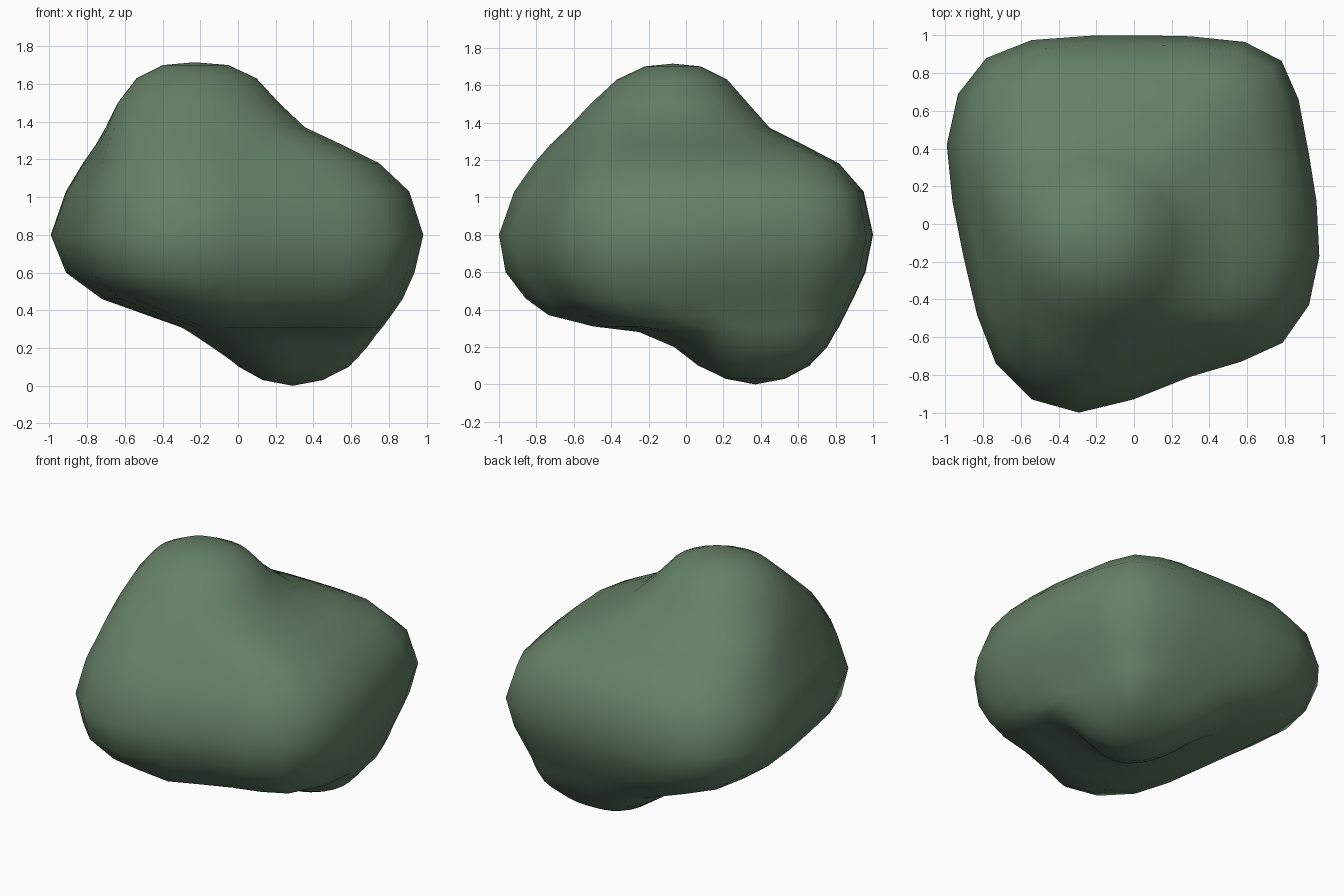
import bpy, bmesh, math

# Plan outline of the widest belt (x, y), anticlockwise
PLAN = [(0.985, -0.17), (0.97, 0.12), (0.93, 0.37), (0.875, 0.66), (0.785, 0.865),
        (0.59, 0.965), (0.3, 0.995), (0.05, 1.0), (-0.2, 1.0), (-0.54, 0.975), (-0.78, 0.88),
        (-0.93, 0.69), (-0.99, 0.42), (-0.96, 0.12), (-0.9, -0.18), (-0.83, -0.48),
        (-0.73, -0.74), (-0.54, -0.93), (-0.29, -1.0), (0.0, -0.93), (0.3, -0.81),
        (0.57, -0.73), (0.79, -0.63), (0.93, -0.43)]

# Extents of each level: z, x min, x max, y min, y max
LEVELS = [(0.03, 0.13, 0.45, 0.21, 0.53), (0.10, 0.0, 0.59, 0.06, 0.66),
          (0.20, -0.13, 0.68, -0.06, 0.755), (0.28, -0.25, 0.735, -0.24, 0.80),
          (0.31, -0.30, 0.76, -0.48, 0.82), (0.37, -0.47, 0.80, -0.71, 0.85),
          (0.46, -0.72, 0.86, -0.83, 0.895), (0.60, -0.91, 0.93, -0.95, 0.96),
          (0.80, -0.99, 0.985, -1.0, 1.0), (1.03, -0.91, 0.91, -0.905, 0.95),
          (1.18, -0.82, 0.75, -0.79, 0.82), (1.28, -0.765, 0.55, -0.71, 0.63),
          (1.37, -0.71, 0.36, -0.63, 0.45), (1.50, -0.64, 0.22, -0.51, 0.335),
          (1.63, -0.54, 0.10, -0.37, 0.22), (1.70, -0.40, -0.05, -0.22, 0.08)]
BOTTOM, TOP = (0.29, 0.37, 0.0), (-0.23, -0.07, 1.715)


def roundness(z):
    # Square-ish belt, round knobs at the top and bottom
    return min(1, max(0, (z - 1.2) / 0.3, (0.2 - z) / 0.2))


def fullness(px, py, z):
    # Fuller front corners above and below the belt
    if py > 0:
        return 1
    low = max(0, 1 - abs(z - 0.42) / 0.3)
    high = max(0, 1 - abs(z - 1.27) / 0.4) if px < 0 else 0
    return 1 + 0.13 * abs(px * py) * (low + high)


bm = bmesh.new()
rings = []
for z, x0, x1, y0, y1 in LEVELS:
    k = roundness(z)
    ring = []
    for px, py in PLAN:
        a = math.atan2(py, px)
        f = fullness(px, py, z)
        u = f * (px / 0.9875 * (1 - k) + math.cos(a) * k)
        v = f * (py * (1 - k) + math.sin(a) * k)
        ring.append(bm.verts.new(((x0 + x1) / 2 + u * (x1 - x0) / 2,
                                  (y0 + y1) / 2 + v * (y1 - y0) / 2, z)))
    rings.append(ring)

# Skin between levels and close the two ends
n = len(PLAN)
low, high = bm.verts.new(BOTTOM), bm.verts.new(TOP)
for i in range(n):
    j = (i + 1) % n
    for a, b in zip(rings, rings[1:]):
        bm.faces.new((a[i], a[j], b[j], b[i]))
    bm.faces.new((low, rings[0][j], rings[0][i]))
    bm.faces.new((high, rings[-1][i], rings[-1][j]))
bmesh.ops.recalc_face_normals(bm, faces=bm.faces)
for face in bm.faces:
    face.smooth = True

mesh = bpy.data.meshes.new("boulder")
bm.to_mesh(mesh)
bm.free()
boulder = bpy.data.objects.new("boulder", mesh)
bpy.context.collection.objects.link(boulder)

# Moss green colour
green = bpy.data.materials.new("moss_green")
green.diffuse_color = (0.13, 0.215, 0.135, 1)
mesh.materials.append(green)
